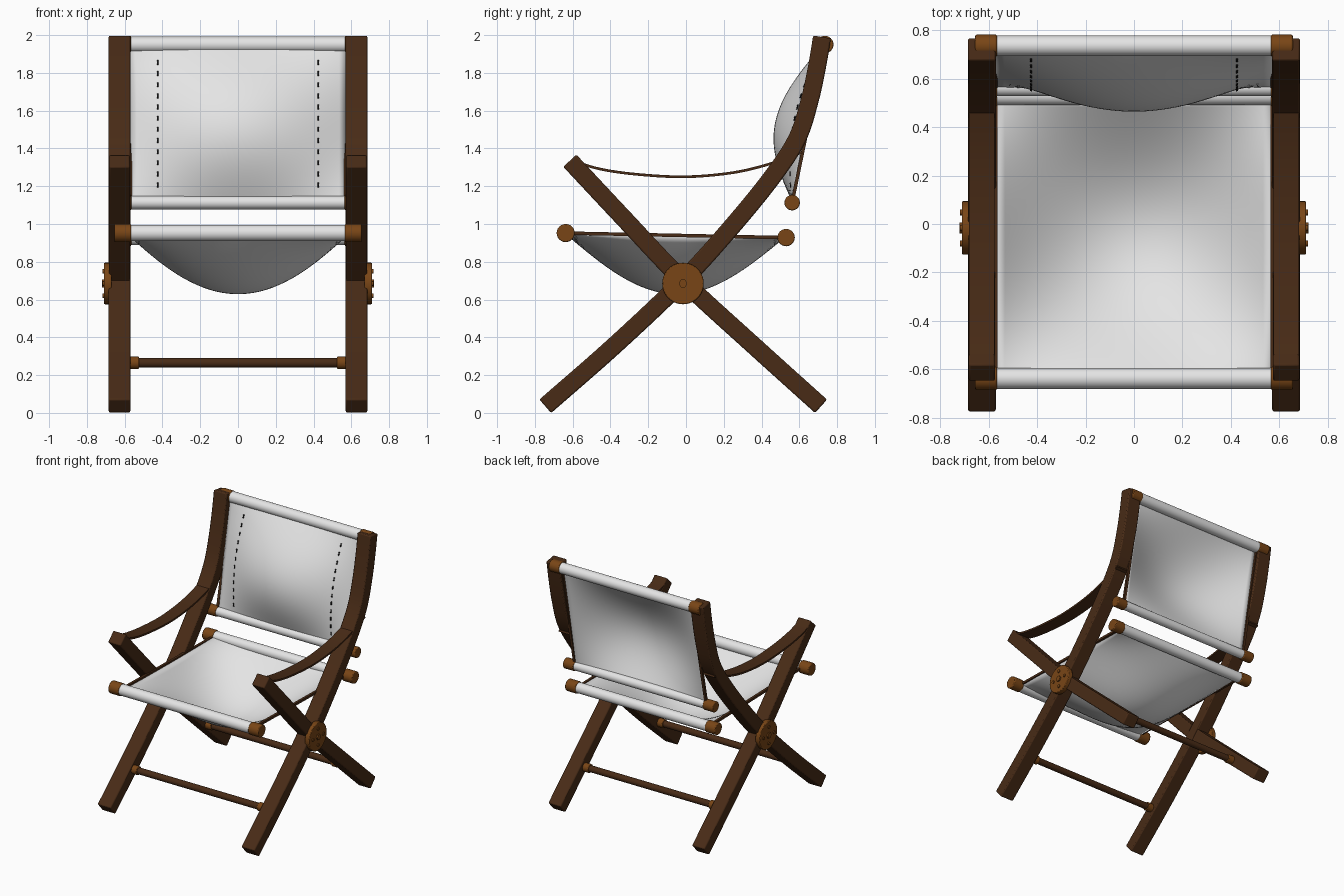
import bpy
import bmesh
from math import pi, sin, cos
from mathutils import Vector, Matrix

cube = bpy.data.objects.get("Cube")
if cube:
    bpy.data.objects.remove(cube)


def material(name, rgb):
    m = bpy.data.materials.new(name)
    m.use_nodes = True
    m.diffuse_color = (*rgb, 1)
    m.node_tree.nodes["Principled BSDF"].inputs["Base Color"].default_value = (*rgb, 1)
    return m


DARK = material("dark wood", (0.065, 0.024, 0.008))
LIGHT = material("light wood", (0.19, 0.06, 0.008))
CANVAS = material("white canvas", (0.78, 0.78, 0.78))
BLACK = material("black thread", (0.01, 0.01, 0.01))


def finish(name, bm, mat, bevel=0, thickness=0, angle=40):
    bmesh.ops.recalc_face_normals(bm, faces=bm.faces)
    mesh = bpy.data.meshes.new(name)
    bm.to_mesh(mesh)
    bm.free()
    mesh.materials.append(mat)
    ob = bpy.data.objects.new(name, mesh)
    bpy.context.collection.objects.link(ob)
    if thickness:
        mod = ob.modifiers.new("Thickness", 'SOLIDIFY')
        mod.thickness, mod.offset = thickness, 0
    if bevel:
        mod = ob.modifiers.new("Bevel", 'BEVEL')
        mod.width, mod.segments, mod.limit_method = bevel, 2, 'ANGLE'
        mod.angle_limit = pi / 4
    bpy.ops.object.select_all(action='DESELECT')
    ob.select_set(True)
    bpy.context.view_layer.objects.active = ob
    bpy.ops.object.shade_smooth_by_angle(angle=angle * pi / 180)
    return ob


def smooth_path(points, steps=5):
    """Catmull-Rom path through (y, z) points."""
    p = [Vector(q) for q in points]
    p = [2 * p[0] - p[1]] + p + [2 * p[-1] - p[-2]]
    path = []
    for a, b, c, d in zip(p, p[1:], p[2:], p[3:]):
        for i in range(steps):
            t = i / steps
            path.append(0.5 * (2 * b + (c - a) * t + (2 * a - 5 * b + 4 * c - d) * t * t
                               + (3 * b - a - 3 * c + d) * t ** 3))
    return path + [p[-2]]


def swept_bar(name, path, depth, x0, x1, mat, bevel=0):
    """Rectangular bar following a path in the side plane."""
    bm = bmesh.new()
    rings = []
    for i, p in enumerate(path):
        d = (path[min(i + 1, len(path) - 1)] - path[max(i - 1, 0)]).normalized()
        n = Vector((-d.y, d.x)) * depth / 2
        rings.append([bm.verts.new((x, *(p + s * n)))
                      for x, s in ((x0, -1), (x1, -1), (x1, 1), (x0, 1))])
    for a, b in zip(rings, rings[1:]):
        for k in range(4):
            bm.faces.new((a[k], a[k - 1], b[k - 1], b[k]))
    bm.faces.new(rings[0])
    bm.faces.new(rings[-1])
    return finish(name, bm, mat, bevel)


def rod(name, x0, x1, y, z, radius, mat, sides=24, bevel=0):
    """Cylinder lying along x."""
    bm = bmesh.new()
    place = Matrix.Translation(((x0 + x1) / 2, y, z)) @ Matrix.Rotation(pi / 2, 4, 'Y')
    bmesh.ops.create_cone(bm, cap_ends=True, segments=sides, radius1=radius,
                          radius2=radius, depth=abs(x1 - x0), matrix=place)
    return finish(name, bm, mat, bevel)


def sheet(name, surface, nu=32, nv=32):
    """Cloth panel from a surface function of u in -1..1 and v in 0..1."""
    bm = bmesh.new()
    grid = [[bm.verts.new(surface(2 * i / nu - 1, j / nv)) for i in range(nu + 1)]
            for j in range(nv + 1)]
    for r, s in zip(grid, grid[1:]):
        for i in range(nu):
            bm.faces.new((r[i], r[i + 1], s[i + 1], s[i]))
    return finish(name, bm, CANVAS, thickness=0.008)


HALF = 0.57      # half width between the frames
OUTER = 0.685
PIVOT = (-0.016, 0.685)

long_leg = smooth_path([(-0.745, 0.035), (-0.38, 0.355), (-0.016, 0.70), (0.255, 1.0),
                        (0.465, 1.26), (0.59, 1.455), (0.655, 1.655), (0.695, 1.84), (0.72, 1.99)])
short_leg = smooth_path([(-0.615, 1.335), (-0.32, 1.02), (-0.016, 0.70), (0.36, 0.355), (0.715, 0.035)])
arm_path = smooth_path([(-0.605, 1.335), (-0.45, 1.29), (-0.25, 1.262), (0, 1.25),
                        (0.25, 1.272), (0.45, 1.32), (0.615, 1.38)])

# Rod positions: y, z, sleeve radius, cap radius
rods = {
    "top_back": (0.735, 1.95, 0.042, 0.046),
    "lower_back": (0.562, 1.113, 0.035, 0.041),
    "front_seat": (-0.637, 0.952, 0.043, 0.048),
    "rear_seat": (0.53, 0.928, 0.04, 0.046),
}

# Side frames, arm straps, edge rails and pivots
for side, s in (("left", 1), ("right", -1)):
    swept_bar(side + "_long_leg", long_leg, 0.095, s * HALF, s * OUTER, DARK, 0.008)
    swept_bar(side + "_short_leg", short_leg, 0.095, s * (HALF + 0.003), s * (OUTER - 0.003), DARK, 0.008)
    swept_bar(side + "_arm_strap", arm_path, 0.014, s * 0.575, s * 0.68, DARK)
    for label, a, b in (("seat", "front_seat", "rear_seat"), ("back", "top_back", "lower_back")):
        ends = [Vector(rods[a][:2]), Vector(rods[b][:2])]
        swept_bar(f"{side}_{label}_rail", ends, 0.018, s * 0.562, s * 0.582, DARK)
    for label, (y, z, _, r) in rods.items():
        rod(f"{side}_{label}_cap", s * 0.565, s * 0.655, y, z, r, LIGHT, bevel=0.006)
    # Pivot plate with a central nut and four bolts
    rod(side + "_pivot_disc", s * 0.67, s * 0.71, *PIVOT, 0.11, LIGHT, 40, 0.005)
    rod(side + "_pivot_nut", s * 0.70, s * 0.72, *PIVOT, 0.023, LIGHT, 6)
    for k in range(4):
        a = k * pi / 2
        rod(f"{side}_pivot_bolt_{k + 1}", s * 0.70, s * 0.717, PIVOT[0] + 0.064 * cos(a),
            PIVOT[1] + 0.064 * sin(a), 0.012, LIGHT, 12)

# Canvas sleeves wrapped round the rods
for label, (y, z, r, _) in rods.items():
    rod(label + "_sleeve", -HALF, HALF, y, z, r, CANVAS, 32)

# Rungs between the legs
for label, y, z in (("front", -0.485, 0.265), ("rear", 0.44, 0.265)):
    rod(label + "_rung", -HALF, HALF, y, z, 0.025, DARK)
    for side, s in (("left", 1), ("right", -1)):
        rod(f"{label}_rung_{side}_collar", s * 0.525, s * 0.58, y, z, 0.033, LIGHT, bevel=0.004)


# Sagging seat and forward-bulging backrest
def seat_surface(u, v):
    sag = 0.305 * (1 - u * u) * sin(pi * v) * (1 - 0.12 * u * u)
    return Vector((HALF * u, -0.63 + 1.15 * v, 0.945 - 0.015 * v - sag))


def back_surface(u, v):
    bulge = 0.168 * cos(pi * u / 2) * sin(pi * v)
    return Vector((HALF * u, 0.565 + 0.155 * v - bulge, 1.12 + 0.82 * v))


sheet("seat_canvas", seat_surface)
sheet("back_canvas", back_surface)

# Stitch lines on the front of the backrest
bm = bmesh.new()
for x in (-0.425, 0.425):
    for k in range(12):
        v = 0.09 + 0.072 * k
        corners = [(-1, 0), (1, 0), (1, 0.03), (-1, 0.03)]
        bm.faces.new([bm.verts.new(back_surface((x + 0.004 * e) / HALF, v + dv)
                                   + Vector((0, -0.008, 0))) for e, dv in corners])
finish("back_stitching", bm, BLACK, thickness=0.004)
